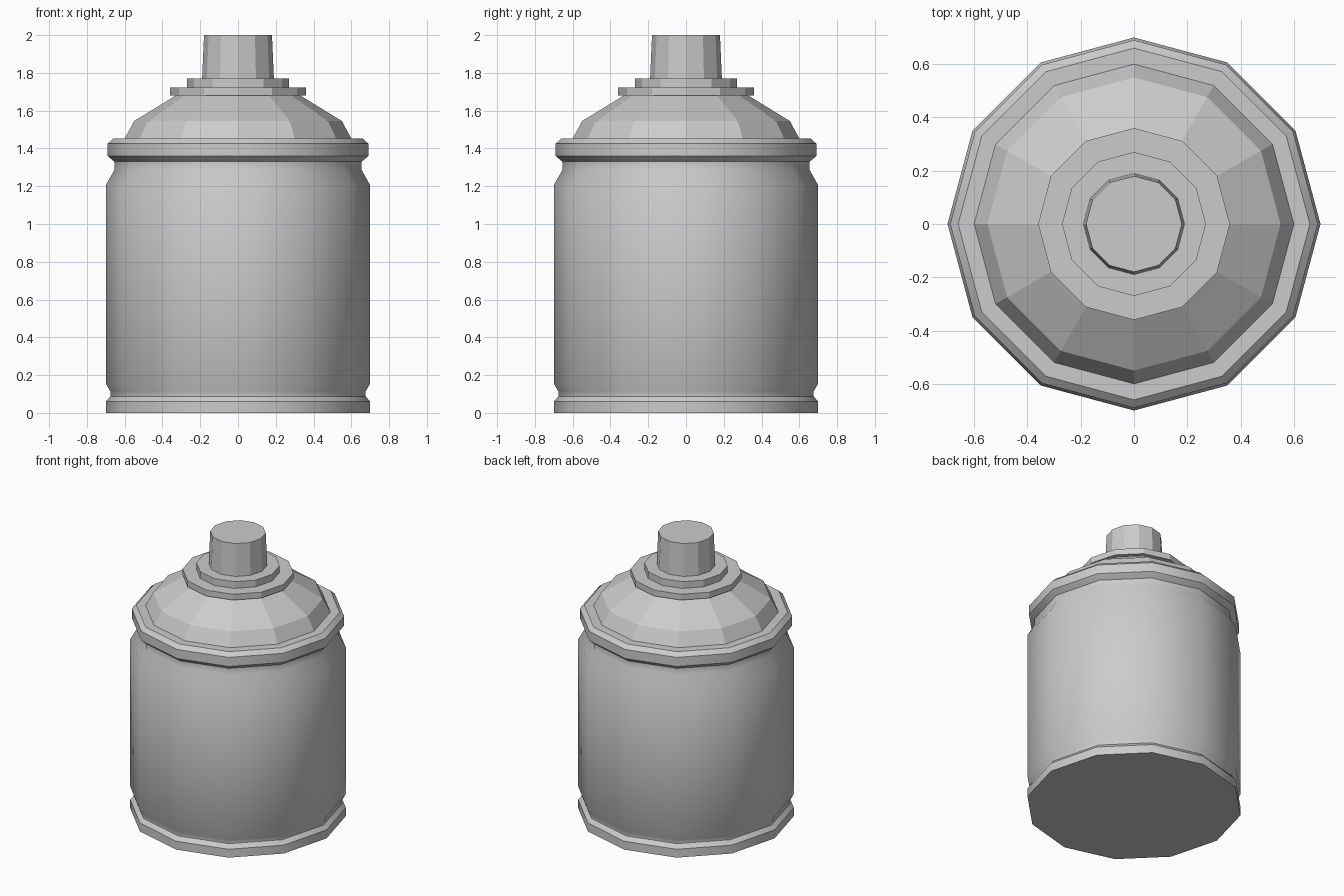
import bpy, bmesh
from math import cos, sin, pi, radians

if "Cube" in bpy.data.objects:
    bpy.data.objects.remove(bpy.data.objects["Cube"])

SIDES = 12


def lathe(name, profile, smooth=False):
    """Revolve a (radius, z) profile about z and cap both ends."""
    bm = bmesh.new()
    rings = [[bm.verts.new((r * cos(2 * pi * i / SIDES), r * sin(2 * pi * i / SIDES), z))
              for i in range(SIDES)] for r, z in profile]
    for lo, hi in zip(rings, rings[1:]):
        for i in range(SIDES):
            j = (i + 1) % SIDES
            bm.faces.new((lo[i], lo[j], hi[j], hi[i]))
    bm.faces.new(rings[0][::-1])
    bm.faces.new(rings[-1])
    mesh = bpy.data.meshes.new(name)
    bm.to_mesh(mesh)
    bm.free()
    obj = bpy.data.objects.new(name, mesh)
    bpy.context.collection.objects.link(obj)
    if smooth:
        bpy.ops.object.select_all(action='DESELECT')
        obj.select_set(True)
        bpy.context.view_layer.objects.active = obj
        bpy.ops.object.shade_smooth_by_angle(angle=radians(30.5))
    return obj


# Can body: base bead, groove, wall, shoulder, neck and rolled rim
lathe("can_body", [
    (0.70, 0.00), (0.70, 0.06), (0.675, 0.088), (0.675, 0.113), (0.70, 0.155),
    (0.70, 1.205), (0.655, 1.285), (0.655, 1.33),
    (0.685, 1.355), (0.69, 1.36), (0.69, 1.425), (0.66, 1.452),
    (0.60, 1.452)], smooth=True)

# Faceted dome
lathe("dome", [(0.60, 1.452), (0.55, 1.545), (0.33, 1.68)])

# Stepped collar
lathe("collar_lower", [(0.36, 1.68), (0.36, 1.722)])
lathe("collar_upper", [(0.27, 1.722), (0.27, 1.77)])

# Spray nozzle
lathe("nozzle", [(0.19, 1.77), (0.18, 2.0)])
